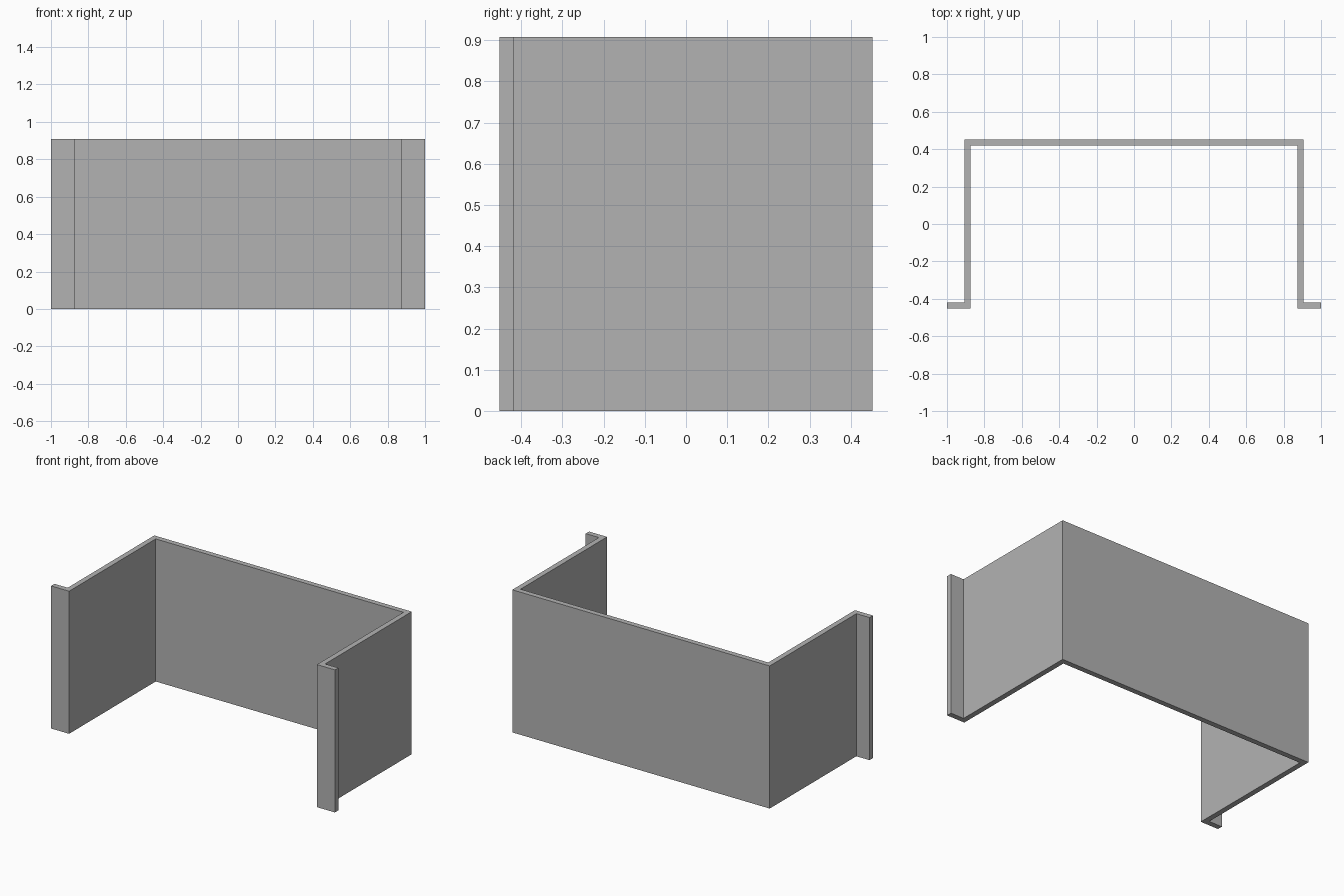
import bpy
import bmesh

cube = bpy.data.objects.get("Cube")
if cube:
    bpy.data.objects.remove(cube, do_unlink=True)

HEIGHT = 0.908
DEPTH = 0.453      # half depth
WALL = 0.034       # sheet thickness
OUTER = 0.907      # half width of the channel
FLANGE = 1.0       # half width across the flanges

# Plain grey sheet material
grey = bpy.data.materials.new("plain grey")
grey.use_nodes = True
colour = (0.45, 0.45, 0.45, 1)
grey.diffuse_color = colour
grey.node_tree.nodes["Principled BSDF"].inputs["Base Color"].default_value = colour

# Left half of the channel profile, mirrored into one closed outline
inner = OUTER - WALL
outside = [(OUTER, DEPTH), (OUTER, WALL - DEPTH), (FLANGE, WALL - DEPTH)]
inside = [(FLANGE, -DEPTH), (inner, -DEPTH), (inner, DEPTH - WALL)]
half = outside + inside
outline = half + [(-x, y) for x, y in reversed(half)]

# Extrude the outline upward
bm = bmesh.new()
base = bm.faces.new([bm.verts.new((x, y, 0)) for x, y in outline])
top = bmesh.ops.extrude_face_region(bm, geom=[base], use_keep_orig=True)
top_verts = [g for g in top["geom"] if isinstance(g, bmesh.types.BMVert)]
bmesh.ops.translate(bm, verts=top_verts, vec=(0, 0, HEIGHT))
bmesh.ops.recalc_face_normals(bm, faces=bm.faces)

mesh = bpy.data.meshes.new("flanged_channel")
bm.to_mesh(mesh)
bm.free()
mesh.materials.append(grey)
channel = bpy.data.objects.new("flanged_channel", mesh)
bpy.context.collection.objects.link(channel)
